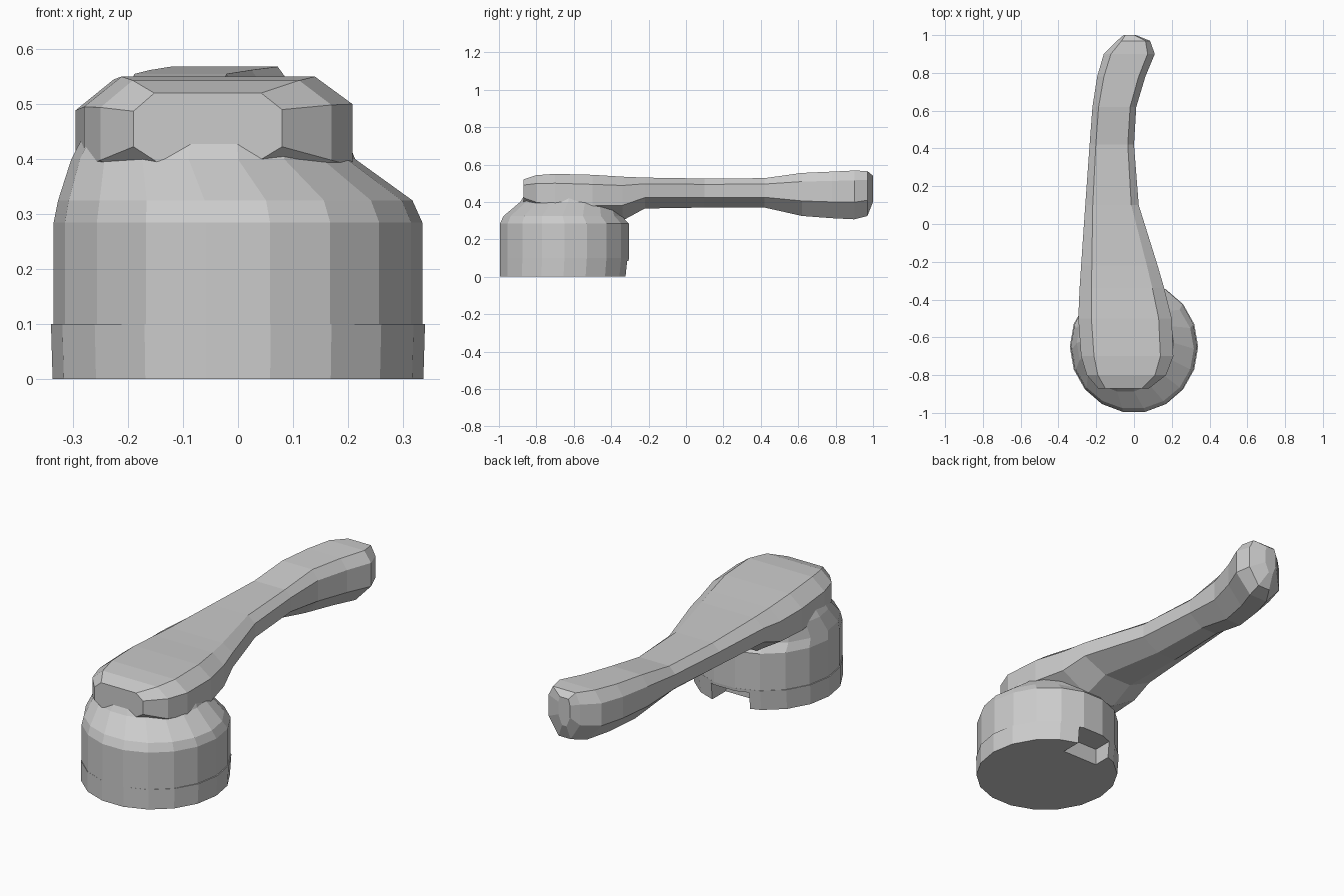
import bpy, bmesh
from math import sin, cos, tau

if "Cube" in bpy.data.objects:
    bpy.data.objects.remove(bpy.data.objects["Cube"])


def loft(name, rings):
    """Skin a list of equal-length point rings and cap both ends."""
    bm = bmesh.new()
    vr = [[bm.verts.new(p) for p in r] for r in rings]
    n = len(vr[0])
    for a, b in zip(vr, vr[1:]):
        for i in range(n):
            j = (i + 1) % n
            bm.faces.new((a[i], a[j], b[j], b[i]))
    bm.faces.new(vr[0])
    bm.faces.new(vr[-1])
    bmesh.ops.recalc_face_normals(bm, faces=bm.faces)
    me = bpy.data.meshes.new(name)
    bm.to_mesh(me)
    bm.free()
    ob = bpy.data.objects.new(name, me)
    bpy.context.collection.objects.link(ob)
    return ob


def ellipse(z, cx, cy, rx, ry, n=18):
    return [(cx + rx * cos(tau * i / n), cy + ry * sin(tau * i / n), z) for i in range(n)]


# Base collar, with a square notch at the back of its underside
collar = loft("base_collar", [ellipse(0, 0, -.655, .337, .345),
                              ellipse(.1, 0, -.65, .34, .35)])
x0, x1, y0, y1 = -.12, .08, -.43, -.2
notch = loft("notch_cutter", [[(x0, y0, z), (x1, y0, z), (x1, y1, z), (x0, y1, z)]
                              for z in (-.05, .085)])
notch.hide_render = True
notch.hide_set(True)
cut = collar.modifiers.new("notch", 'BOOLEAN')
cut.operation = 'DIFFERENCE'
cut.solver = 'EXACT'
cut.object = notch

# Upper base and its sloping shoulder, which leans into the handle
loft("base_shoulder", [ellipse(*r) for r in (
    (.1, 0, -.65, .335, .35),
    (.285, 0, -.65, .335, .35),
    (.325, -.005, -.66, .322, .32),
    (.40, -.045, -.63, .258, .26),
    (.45, -.042, -.62, .235, .24))])

# Lever handle: octagonal section swept along y
SECTION = ((.3, 0), (.68, 0), (1, .35), (1, .8), (.86, 1), (.14, 1), (0, .78), (0, .35))
STATIONS = (  # y, left x, right x, bottom z, top z
    (-.87, -.19, .08, .37, .52),
    (-.80, -.25, .17, .32, .543),
    (-.70, -.28, .208, .30, .55),
    (-.50, -.295, .20, .29, .545),
    (-.34, -.288, .16, .30, .535),
    (-.22, -.28, .125, .365, .53),
    (.10, -.258, .025, .37, .525),
    (.42, -.235, 0, .37, .527),
    (.62, -.22, .012, .325, .555),
    (.78, -.195, .06, .313, .562),
    (.90, -.16, .11, .307, .568),
    (.97, -.09, .085, .325, .565),
    (1.0, -.055, .01, .40, .54))
loft("lever_handle", [[(xl + (xr - xl) * u, y, zb + (zt - zb) * v) for u, v in SECTION]
                      for y, xl, xr, zb, zt in STATIONS])
